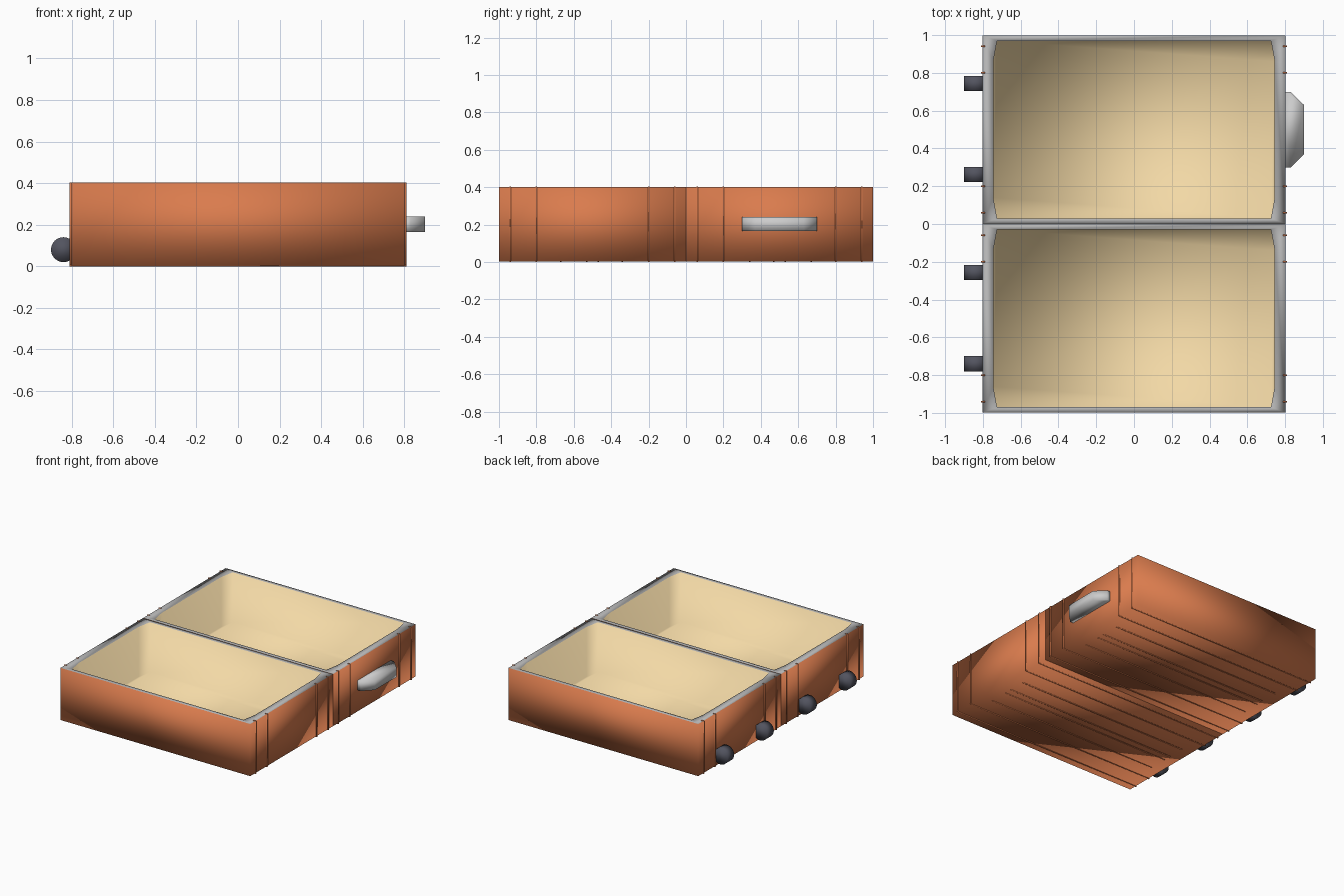
import bpy, bmesh, math
from mathutils import Matrix

if "Cube" in bpy.data.objects:
    bpy.data.objects.remove(bpy.data.objects["Cube"])


def material(name, rgb):
    m = bpy.data.materials.new(name)
    m.diffuse_color = (*rgb, 1)
    m.use_nodes = True
    m.node_tree.nodes["Principled BSDF"].inputs["Base Color"].default_value = m.diffuse_color
    return m


ORANGE = material("orange_shell", (0.70, 0.20, 0.075))
CREAM = material("cream_lining", (0.89, 0.69, 0.38))
DARK = material("dark_rubber", (0.085, 0.088, 0.115))
GREY = material("grey_rim", (0.45, 0.45, 0.45))


def finish(name, bm, mats=(), angle=180):
    me = bpy.data.meshes.new(name)
    bm.to_mesh(me)
    bm.free()
    ob = bpy.data.objects.new(name, me)
    bpy.context.collection.objects.link(ob)
    for m in mats:
        me.materials.append(m)
    bpy.ops.object.select_all(action='DESELECT')
    ob.select_set(True)
    bpy.context.view_layer.objects.active = ob
    bpy.ops.object.shade_smooth_by_angle(angle=math.radians(angle))
    return ob


def add_box(bm, lo, hi):
    size = [b - a for a, b in zip(lo, hi)]
    mid = [(a + b) / 2 for a, b in zip(lo, hi)]
    bmesh.ops.create_cube(bm, size=1, matrix=Matrix.Translation(mid) @ Matrix.Diagonal((*size, 1)))


TOP, BASE, FLOOR, W = 0.402, 0.003, 0.02, 0.803

# opening with slightly tapered corners, and the outer outline doubled to match it
opening = [(-0.725, -0.47), (0.725, -0.47), (0.745, -0.36), (0.745, 0.36),
           (0.725, 0.47), (-0.725, 0.47), (-0.745, 0.36), (-0.745, -0.36)]
corners = [(-W, -0.499), (W, -0.499), (W, 0.499), (-W, 0.499)]
outer = [corners[i] for i in (0, 1, 1, 2, 2, 3, 3, 0)]

for side, s in (("front", -1), ("back", 1)):
    # tray: orange outside, grey rim and cream lining in one smooth skin
    bm = bmesh.new()
    rings = [[bm.verts.new((x, y + 0.5 * s, z)) for x, y in pts]
             for pts, z in ((outer, BASE), (outer, TOP), (opening, TOP), (opening, FLOOR))]
    for k in range(3):
        for i in range(8):
            j = (i + 1) % 8
            a, b = rings[k], rings[k + 1]
            bm.faces.new((a[i], a[j], b[j], b[i])).material_index = k
    bm.faces.new(rings[3]).material_index = 2
    bm.faces.new(rings[0][::-1]).material_index = 0
    bmesh.ops.remove_doubles(bm, verts=bm.verts[:], dist=1e-5)
    finish(side + "_tray", bm, (ORANGE, GREY, CREAM))

    # thin ribs wrapping round the ends and under the base
    bm = bmesh.new()
    t = 0.004
    for y in (0.06, 0.2, 0.8, 0.94):
        y *= s
        add_box(bm, (-0.81, y - t, 0), (0.81, y + t, 0.006))
        for e in (-1, 1):
            x0, x1 = sorted((0.79 * e, 0.81 * e))
            add_box(bm, (x0, y - t, 0.006), (x1, y + t, 0.404))
    # short ribs on the base only
    for y in (0.34, 0.47, 0.53, 0.67):
        add_box(bm, (-0.72, y * s - t, 0), (0.72, y * s + t, 0.006))
    finish(side + "_ribs", bm, (ORANGE,))

# wheels along the left end
for i, y in enumerate((-0.74, -0.257, 0.263, 0.743)):
    bm = bmesh.new()
    bmesh.ops.create_cone(bm, cap_ends=True, segments=24, radius1=0.06, radius2=0.06, depth=0.08,
                          matrix=Matrix.Translation((-0.84, y, 0.08)) @ Matrix.Rotation(math.pi / 2, 4, 'X'))
    finish(f"wheel_{i + 1}", bm, (DARK,))

# solid handle with chamfered corners on the right end
profile = [(0.795, 0.3), (0.83, 0.3), (0.9, 0.37), (0.9, 0.63), (0.83, 0.7), (0.795, 0.7)]
bm = bmesh.new()
face = bm.faces.new([bm.verts.new((x, y, 0.165)) for x, y in profile])
out = bmesh.ops.extrude_face_region(bm, geom=[face])
bmesh.ops.translate(bm, vec=(0, 0, 0.075), verts=[v for v in out["geom"] if isinstance(v, bmesh.types.BMVert)])
bmesh.ops.recalc_face_normals(bm, faces=bm.faces[:])
finish("handle", bm)
